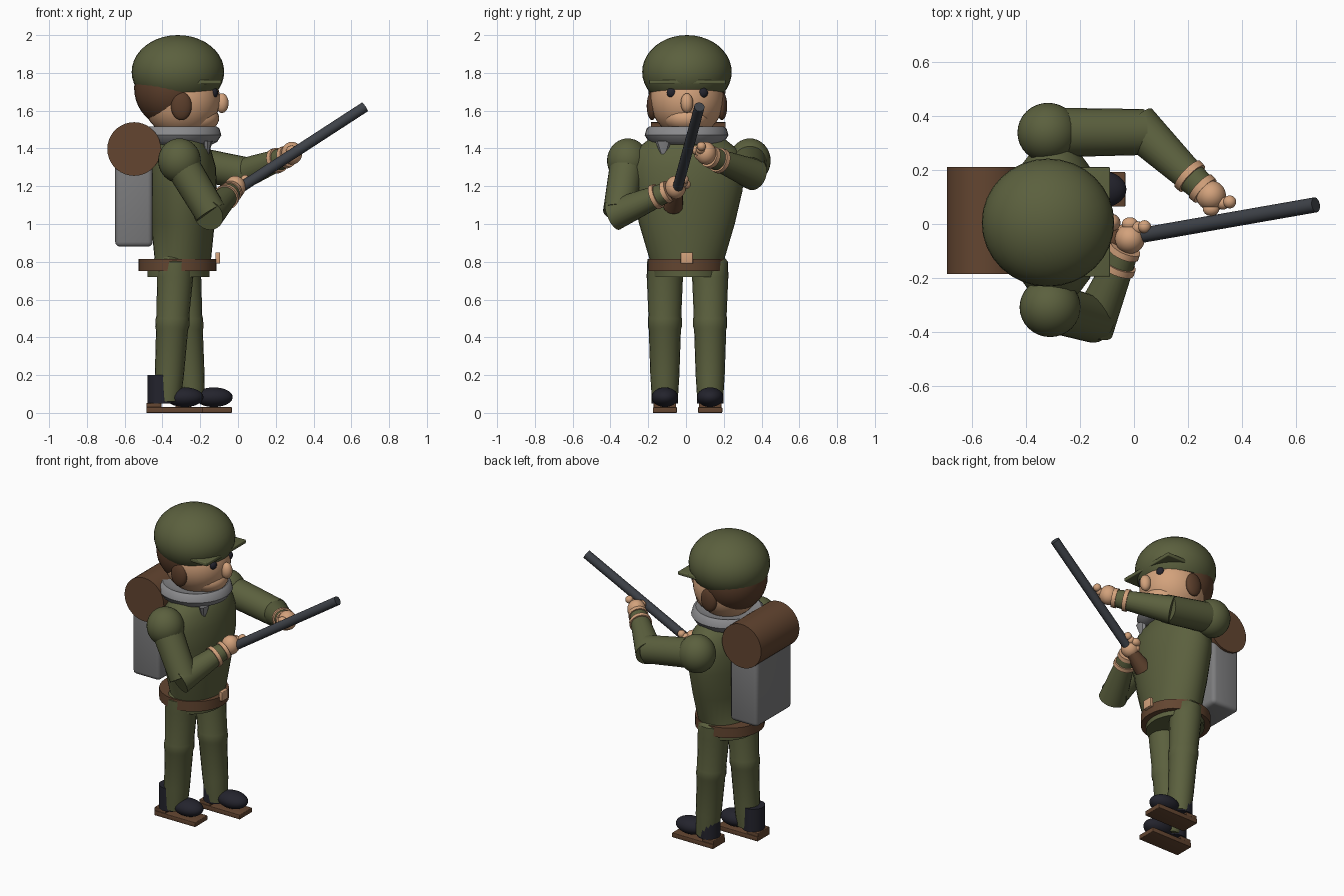
import bpy, bmesh, math
from mathutils import Vector, Matrix

cube = bpy.data.objects.get("Cube")
if cube:
    bpy.data.objects.remove(cube, do_unlink=True)


def material(name, *rgb):
    m = bpy.data.materials.new(name)
    m.use_nodes = True
    m.diffuse_color = (*rgb, 1)
    m.node_tree.nodes["Principled BSDF"].inputs["Base Color"].default_value = (*rgb, 1)
    return m


GREEN = material("olive cloth", .105, .117, .048)
BROWN = material("brown leather", .125, .06, .03)
HAIR = material("brown hair", .105, .048, .024)
SKIN = material("skin", .65, .36, .2)
GREY = material("grey canvas", .2, .2, .205)
SCARF = material("grey wool", .25, .25, .26)
BLACK = material("dark boots", .017, .017, .026)
STEEL = material("gun steel", .048, .054, .065)


def finish(name, bm, mat):
    bmesh.ops.recalc_face_normals(bm, faces=bm.faces)
    me = bpy.data.meshes.new(name)
    bm.to_mesh(me)
    bm.free()
    me.shade_smooth()
    me.set_sharp_from_angle(angle=math.radians(40))
    me.materials.append(mat)
    ob = bpy.data.objects.new(name, me)
    bpy.context.collection.objects.link(ob)
    return ob


def ball(name, mat, centre, radii, floor=None):
    bm = bmesh.new()
    bmesh.ops.create_uvsphere(bm, u_segments=32, v_segments=20, radius=1)
    bm.transform(Matrix.Translation(centre) @ Matrix.Diagonal((*radii, 1)))
    if floor is not None:
        geom = bm.verts[:] + bm.edges[:] + bm.faces[:]
        bmesh.ops.bisect_plane(bm, geom=geom, plane_co=(0, 0, floor),
                               plane_no=(0, 0, -1), clear_outer=True)
        bmesh.ops.holes_fill(bm, edges=[e for e in bm.edges if e.is_boundary])
    return finish(name, bm, mat)


def tube(name, mat, a, b, r1, r2, sides=24):
    a, b = Vector(a), Vector(b)
    bm = bmesh.new()
    bmesh.ops.create_cone(bm, cap_ends=True, segments=sides, radius1=r1, radius2=r2,
                          depth=(b - a).length)
    turn = (b - a).to_track_quat('Z', 'Y').to_matrix().to_4x4()
    bm.transform(Matrix.Translation((a + b) / 2) @ turn)
    return finish(name, bm, mat)


def box(name, mat, low, high, bevel=0):
    low, high = Vector(low), Vector(high)
    bm = bmesh.new()
    bmesh.ops.create_cube(bm, size=1)
    bm.transform(Matrix.Translation((low + high) / 2) @ Matrix.Diagonal((*(high - low), 1)))
    if bevel:
        bmesh.ops.bevel(bm, geom=bm.edges[:], offset=bevel, segments=3,
                        profile=.5, affect='EDGES')
    return finish(name, bm, mat)


def loft(name, mat, rings, sides=32):
    """Stack of ellipses: (x, y, z, x radius, y radius)."""
    bm = bmesh.new()
    angles = [2 * math.pi * i / sides for i in range(sides)]
    loops = [[bm.verts.new((x + rx * math.cos(t), y + ry * math.sin(t), z)) for t in angles]
             for x, y, z, rx, ry in rings]
    for p, q in zip(loops, loops[1:]):
        for i in range(sides):
            j = (i + 1) % sides
            bm.faces.new((p[i], p[j], q[j], q[i]))
    bm.faces.new(loops[0])
    bm.faces.new(loops[-1])
    return finish(name, bm, mat)


# Head, facing +x
ball("head", SKIN, (-.3, .005, 1.66), (.205, .195, .2))
ball("jaw", SKIN, (-.22, .005, 1.56), (.12, .12, .08))
ball("hair", HAIR, (-.35, .005, 1.72), (.2, .205, .21))
ball("nose", SKIN, (-.085, .005, 1.64), (.035, .033, .052))
ball("helmet", GREEN, (-.318, .005, 1.805), (.245, .237, .195), floor=1.7)
box("helmet_visor", GREEN, (-.23, -.195, 1.74), (-.088, .21, 1.763), .005)
for side, s in (("right", -1), ("left", 1)):
    ball(side + "_eye", BLACK, (-.128, .007 + s * .083, 1.695), (.022, .026, .027))
    ball(side + "_ear", HAIR, (-.3, .005 + s * .185, 1.625), (.055, .028, .075))

# Body
loft("torso", GREEN, [(-.315, .005, z, rx, ry) for z, rx, ry in (
    (.72, .165, .185), (.765, .165, .188))] + [(-.292, .005, z, rx, ry) for z, rx, ry in (
    (.82, .15, .2), (1, .168, .253), (1.18, .18, .295), (1.3, .175, .3),
    (1.39, .15, .275), (1.45, .11, .2), (1.48, .06, .1))])
tube("belt", BROWN, (-.32, .003, .75), (-.32, .003, .815), .207, .207, 32)
box("belt_buckle", SKIN, (-.12, -.028, .79), (-.095, .037, .85), .004)
loft("scarf", SCARF, [(-.31, .003, z, r, r) for z, r in (
    (1.42, .17), (1.435, .2), (1.47, .222), (1.505, .212), (1.517, .195), (1.5, .14))])
loft("scarf_tail", SCARF, [(-.165, -.12, 1.37, .012, .015), (-.16, -.12, 1.44, .025, .045)], 8)

# Pack and bedroll on the back
box("backpack", GREY, (-.65, -.17, .88), (-.452, .195, 1.4), .025)
tube("bedroll", BROWN, (-.55, -.185, 1.397), (-.55, .21, 1.397), .142, .142, 36)

# Legs and boots, the left one a step ahead
for side, y, hip, ankle in (("right", -.112, -.325, -.375), ("left", .128, -.3, -.24)):
    def leg_ring(z, r):
        return (ankle + (hip - ankle) * z / .85, y, z, r, r)
    loft(side + "_leg", GREEN, [leg_ring(z, r) for z, r in (
        (.06, .068), (.2, .077), (.44, .085), (.455, .09), (.5, .09), (.515, .087),
        (.72, .096), (.8, .095), (.85, .05))], 20)
    step = 0 if side == "right" else .155
    loft(side + "_boot_shaft", BLACK, [(-.41 + step, y, z, .07, .07) for z in (.05, .2)], 16)
    ball(side + "_boot_toe", BLACK, (-.283 + step, y, .083), (.1, .07, .052))
    box(side + "_sole", BROWN, (-.485 + step, y - .064, 0), (-.187 + step, y + .064, .03), .004)
    box(side + "_heel", BROWN, (-.485 + step, y - .06, .02), (-.405 + step, y + .06, .052), .004)

# Arms with striped cuffs and fists
for side, shoulder, elbow, wrist, hand in (
        ("right", (-.31, -.308, 1.335), (-.145, -.355, 1.06), (-.035, -.1, 1.17), (-.015, -.055, 1.195)),
        ("left", (-.318, .338, 1.335), (.035, .34, 1.27), (.255, .13, 1.355), (.285, .105, 1.375))):
    ball(side + "_shoulder", GREEN, shoulder, (.113, .11, .118))
    tube(side + "_upper_arm", GREEN, shoulder, elbow, .092, .085)
    a, b = Vector(elbow), Vector(wrist)
    tube(side + "_forearm", GREEN, a - (b - a) * .12, b, .084, .052)
    for n, t in enumerate((.78, 1)):
        tube(f"{side}_cuff_{n + 1}", SKIN, a.lerp(b, t - .04), a.lerp(b, t + .04),
             .068 - n * .008, .066 - n * .008)
    ball(side + "_fist", SKIN, hand, (.055, .055, .06))
    along = Vector((.655, .115, .425)).normalized()
    ahead = (b - a).normalized()
    for n in range(4):
        knuckle = Vector(hand) + ahead * .045 + along * (n - 1.5) * .03
        ball(f"{side}_finger_{n + 1}", SKIN, knuckle, (.024, .024, .024))
    ball(side + "_thumb", SKIN, Vector(hand) + Vector((0, -.05 if side == "left" else .055, .015)),
         (.03, .025, .025))

# Rifle
breech, muzzle = Vector((.01, -.045, 1.19)), Vector((.672, .071, 1.62))
tube("rifle_barrel", STEEL, breech, muzzle, .028, .028, 12)
back = (breech - muzzle).normalized()
tube("rifle_stock", BROWN, breech, breech + back * .17, .03, .055, 12)
